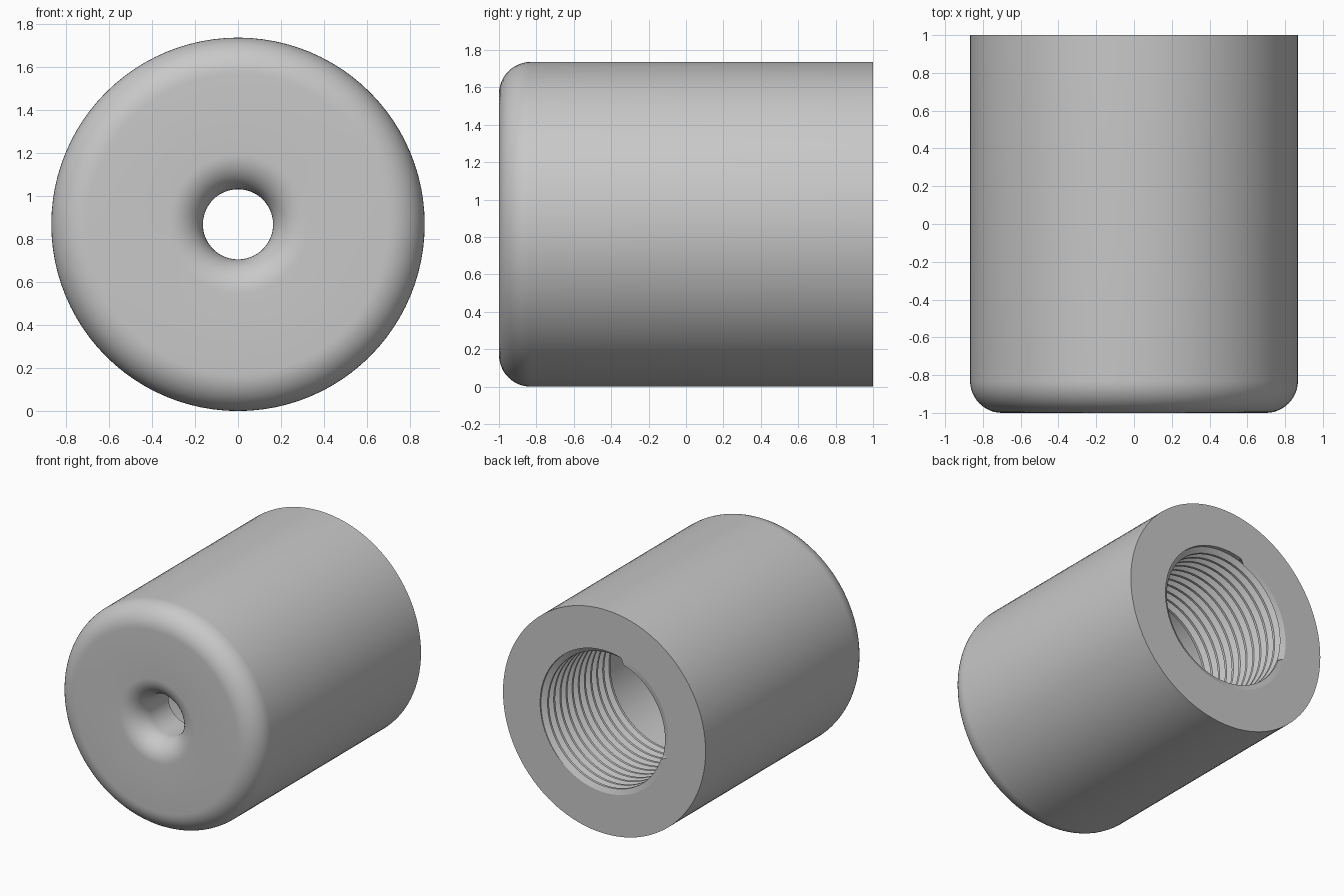
import bpy
import bmesh
from math import sin, cos, pi, radians

cube = bpy.data.objects.get("Cube")
if cube:
    bpy.data.objects.remove(cube, do_unlink=True)

SEGMENTS = 96
RADIUS = 0.868
FILLET = 0.17
HOLE = 0.163          # small front hole
BORE = 0.55           # wide rear bore
BORE_FLOOR = -0.62
THREAD_END = 0.16
PITCH = 0.075
CREST = 0.51

grey = bpy.data.materials.new("plain grey")
grey.use_nodes = True
colour = (0.58, 0.58, 0.58, 1)
grey.diffuse_color = colour
grey.node_tree.nodes["Principled BSDF"].inputs["Base Color"].default_value = colour


def arc(r, y, size, start, end, steps=12):
    """Quarter-round points as (radius, y)."""
    angles = [radians(start + (end - start) * i / steps) for i in range(steps + 1)]
    return [(r + size * cos(a), y + size * sin(a)) for a in angles]


def around(r, y, turn):
    """Point on the barrel axis frame."""
    return (r * cos(turn * 2 * pi), y, RADIUS + r * sin(turn * 2 * pi))


def sweep(name, column, angle):
    """Skin a surface from columns of (radius, y) points set around the axis."""
    bm = bmesh.new()
    cols = [[bm.verts.new(around(r, y, j / SEGMENTS)) for r, y in column(j)]
            for j in range(SEGMENTS + 1)]
    for a, b in zip(cols, cols[1:]):
        for k in range(len(a) - 1):
            bm.faces.new((a[k], a[k + 1], b[k + 1], b[k]))
    bmesh.ops.remove_doubles(bm, verts=bm.verts, dist=0.0001)
    mesh = bpy.data.meshes.new(name)
    bm.to_mesh(mesh)
    bm.free()
    mesh.materials.append(grey)
    obj = bpy.data.objects.new(name, mesh)
    bpy.context.collection.objects.link(obj)
    bpy.ops.object.select_all(action='DESELECT')
    obj.select_set(True)
    bpy.context.view_layer.objects.active = obj
    bpy.ops.object.shade_smooth_by_angle(angle=radians(angle))
    return obj


# Barrel: rear face, outer wall, rounded front, flared hole, inner bore
profile = [(BORE, 1), (RADIUS, 1)]
profile += arc(RADIUS - FILLET, -1 + FILLET, FILLET, 0, -90)
profile += arc(HOLE + 0.16, -0.84, 0.16, -90, -180)
profile += [(HOLE, BORE_FLOOR), (BORE, BORE_FLOOR), (BORE, THREAD_END)]
sweep("barrel", lambda j: profile, 30)

# Helical thread lining the rear bore, with flat roots and crests
tooth = [(0, BORE), (0.15, BORE), (0.45, CREST), (0.7, CREST)]
turns = int((1 - THREAD_END) / PITCH) + 3


def thread_column(j):
    points = []
    for turn in range(turns):
        for phase, r in tooth:
            y = 1 + PITCH * (1 - turn - phase - j / SEGMENTS)
            inside = THREAD_END < y < 1
            points.append((r if inside else BORE, min(1, max(THREAD_END, y))))
    return points


sweep("thread", thread_column, 25)
